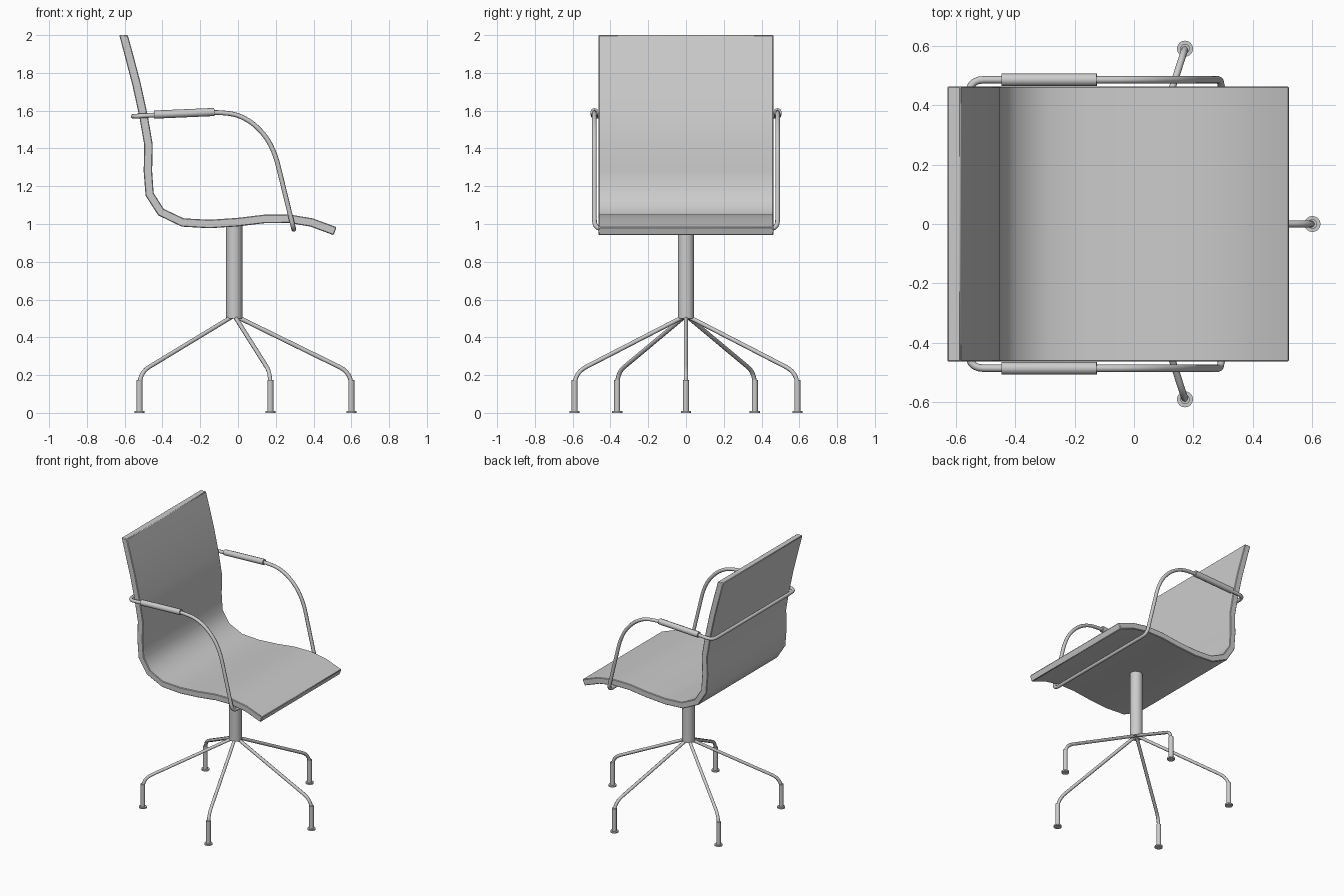
import bpy, bmesh
from math import cos, sin, tau, radians
from mathutils import Vector

cube = bpy.data.objects.get("Cube")
if cube:
    bpy.data.objects.remove(cube, do_unlink=True)

# Single grey material
grey = bpy.data.materials.new("plain_grey")
grey.use_nodes = True
GREY = (0.6, 0.6, 0.6, 1)
grey.diffuse_color = GREY
grey.node_tree.nodes["Principled BSDF"].inputs["Base Color"].default_value = GREY


def finish(obj, angle=35):
    obj.data.materials.clear()
    obj.data.materials.append(grey)
    bpy.ops.object.select_all(action="DESELECT")
    obj.select_set(True)
    bpy.context.view_layer.objects.active = obj
    bpy.ops.object.shade_smooth_by_angle(angle=radians(angle))
    return obj


def fillet(points, radius, closed=False, steps=5):
    """Round the corners of a path with short quadratic arcs."""
    pts = [Vector(p) for p in points]
    n, out = len(pts), []
    for i, p in enumerate(pts):
        if not closed and i in (0, n - 1):
            out.append(p)
            continue
        to_a, to_b = pts[i - 1] - p, pts[(i + 1) % n] - p
        a = p + to_a.normalized() * min(radius, to_a.length * 0.45)
        b = p + to_b.normalized() * min(radius, to_b.length * 0.45)
        for k in range(steps + 1):
            t = k / steps
            out.append(a * (1 - t) ** 2 + p * 2 * t * (1 - t) + b * t * t)
    return out


def tube(name, points, radius, closed=False):
    curve = bpy.data.curves.new(name, "CURVE")
    curve.dimensions = "3D"
    curve.bevel_depth = radius
    curve.bevel_resolution = 2
    curve.use_fill_caps = True
    spline = curve.splines.new("POLY")
    spline.points.add(len(points) - 1)
    for sp, p in zip(spline.points, points):
        sp.co = (*p, 1)
    spline.use_cyclic_u = closed
    obj = bpy.data.objects.new(name, curve)
    bpy.context.collection.objects.link(obj)
    bpy.ops.object.select_all(action="DESELECT")
    obj.select_set(True)
    bpy.context.view_layer.objects.active = obj
    bpy.ops.object.convert(target="MESH")
    return finish(bpy.context.object, 50)


def cylinder(name, x, y, z0, z1, radius, sides=20):
    bpy.ops.mesh.primitive_cylinder_add(vertices=sides, radius=radius, depth=z1 - z0,
                                        location=(x, y, (z0 + z1) / 2))
    bpy.context.object.name = name
    return finish(bpy.context.object)


# Seat shell: side profile thickened and swept across the width
profile = [(-.606, 2.0), (-.575, 1.885), (-.537, 1.74), (-.5, 1.57), (-.474, 1.42), (-.477, 1.28),
           (-.468, 1.157), (-.408, 1.063), (-.293, 1.008), (-.15, 1.0), (0, 1.01),
           (.14, 1.027), (.27, 1.028), (.39, 1.008), (.514, .962)]
HALF_WIDTH, HALF_THICK = .463, .0225
line = [Vector(p) for p in profile]
upper, lower = [], []
for i, p in enumerate(line):
    d_in = (p - line[max(i - 1, 0)]).normalized()
    d_out = (line[min(i + 1, len(line) - 1)] - p).normalized()
    d = (d_in + d_out).normalized()
    normal = Vector((-d.y, d.x)) * HALF_THICK
    if i == 0:
        normal = Vector((HALF_THICK, 0))     # level top edge
    upper.append(p + normal)
    lower.append(p - normal)
bm = bmesh.new()
rows = [[[bm.verts.new((q.x, y, q.y)) for q in side] for side in (upper, lower)]
        for y in (-HALF_WIDTH, HALF_WIDTH)]
(ru, rl), (lu, ll) = rows
for i in range(len(line) - 1):
    j = i + 1
    for quad in ((ru[i], ru[j], lu[j], lu[i]), (rl[i], ll[i], ll[j], rl[j]),
                 (ru[i], rl[i], rl[j], ru[j]), (lu[i], lu[j], ll[j], ll[i])):
        bm.faces.new(quad)
for i in (0, -1):
    bm.faces.new((ru[i], lu[i], ll[i], rl[i]))
bmesh.ops.recalc_face_normals(bm, faces=bm.faces)
mesh = bpy.data.meshes.new("seat_shell")
bm.to_mesh(mesh)
bm.free()
seat = bpy.data.objects.new("seat_shell", mesh)
bpy.context.collection.objects.link(seat)
bevel = seat.modifiers.new("soft_edges", "BEVEL")
bevel.width = .004
bevel.segments = 1
bevel.angle_limit = radians(50)
finish(seat)

# Arm frame: one closed tube passing behind the back and under the seat
ARM_Y = .485
arm = [(-.555, 1.57), (-.44, 1.577), (-.12, 1.592), (-.01, 1.582), (.08, 1.535),
       (.155, 1.455), (.2, 1.36), (.295, .972)]
left_arm = [(x, ARM_Y, z) for x, z in arm]
right_arm = [(x, -ARM_Y, z) for x, z in reversed(arm)]
tube("arm_frame", fillet(left_arm + right_arm, .05, closed=True), .0125, closed=True)

# Armrest sleeves
for side, y in (("left", ARM_Y), ("right", -ARM_Y)):
    tube(side + "_armrest_pad", [(-.445, y, 1.579), (-.125, y, 1.593)], .0215)

# Column
CX = -.02
cylinder("column", CX, 0, .5, 1.0, .043, 24)

# Five legs with foot sleeves and glides
for k in range(5):
    a = tau * k / 5
    ux, uy = cos(a), sin(a)
    path = [(CX + r * ux, r * uy, z) for r, z in ((.012, .51), (.62, .212), (.62, .05))]
    tube(f"leg_{k + 1}", fillet(path, .07, steps=6), .0115)
    fx, fy = CX + .62 * ux, .62 * uy
    cylinder(f"foot_sleeve_{k + 1}", fx, fy, .008, .175, .016, 14)
    cylinder(f"foot_glide_{k + 1}", fx, fy, 0, .01, .027, 18)
